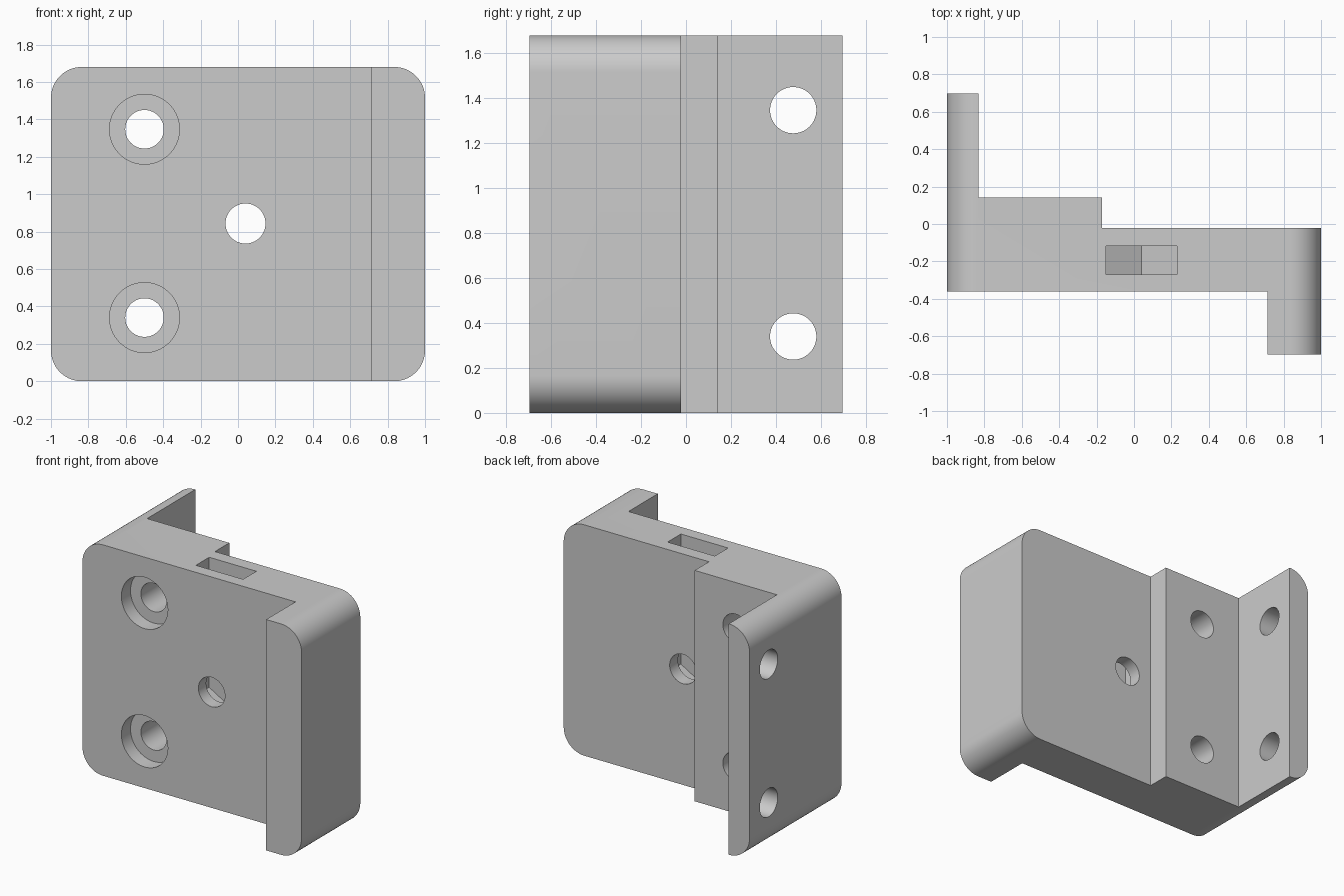
import bpy, bmesh, math
from mathutils import Vector

if "Cube" in bpy.data.objects:
    bpy.data.objects.remove(bpy.data.objects["Cube"])

H = 1.68          # bracket height
R = 0.165         # outer corner radius

grey = bpy.data.materials.new("grey")
grey.diffuse_color = (0.6, 0.6, 0.6, 1)
grey.use_nodes = True
grey.node_tree.nodes["Principled BSDF"].inputs["Base Color"].default_value = grey.diffuse_color


def prism(name, points, direction):
    """Extrude a closed loop of 3D points along a direction."""
    bm = bmesh.new()
    face = bm.faces.new([bm.verts.new(p) for p in points])
    ext = bmesh.ops.extrude_face_region(bm, geom=[face])
    verts = [v for v in ext["geom"] if isinstance(v, bmesh.types.BMVert)]
    bmesh.ops.translate(bm, verts=verts, vec=Vector(direction))
    bmesh.ops.recalc_face_normals(bm, faces=bm.faces)
    mesh = bpy.data.meshes.new(name)
    bm.to_mesh(mesh)
    bm.free()
    mesh.materials.append(grey)
    obj = bpy.data.objects.new(name, mesh)
    bpy.context.collection.objects.link(obj)
    return obj


def arc(cx, cz, r, a0, a1, n):
    return [(cx + r * math.cos(math.radians(a0 + (a1 - a0) * i / n)),
             cz + r * math.sin(math.radians(a0 + (a1 - a0) * i / n))) for i in range(n + 1)]


def hole_y(name, x, z, r, y0, y1):
    return prism(name, [(px, y0, pz) for px, pz in arc(x, z, r, 0, 360, 64)[:-1]], (0, y1 - y0, 0))


def hole_x(name, y, z, r, x0, x1):
    return prism(name, [(x0, py, pz) for py, pz in arc(y, z, r, 0, 360, 64)[:-1]], (x1 - x0, 0, 0))


# Stepped bracket body
profile = [(-1, -0.36), (0.715, -0.36), (0.715, -0.697), (1, -0.697), (1, -0.022),
           (-0.17, -0.022), (-0.17, 0.143), (-0.832, 0.143), (-0.832, 0.697), (-1, 0.697)]
body = prism("bracket", [(x, y, 0) for x, y in profile], (0, 0, H))

# Rounded outline shared by the whole bracket
corners = [(1 - R, H - R, 0), (R - 1, H - R, 90), (R - 1, R, 180), (1 - R, R, 270)]
outline = [p for cx, cz, a in corners for p in arc(cx, cz, R, a, a + 90, 16)]
tools = [(prism("rounded_outline", [(x, -1, z) for x, z in outline], (0, 2, 0)), "INTERSECT")]

# Counterbored plate holes and side flange holes
for i, z in enumerate((0.34, 1.347)):
    tools += [(hole_y(f"plate_hole_{i}", -0.5, z, 0.103, -0.5, 0.3), "DIFFERENCE"),
              (hole_y(f"counterbore_{i}", -0.5, z, 0.187, -0.5, -0.255), "DIFFERENCE"),
              (hole_x(f"flange_hole_{i}", 0.477, z, 0.103, -1.1, -0.7), "DIFFERENCE")]

# Central hole and nut slot, open at the top with a pointed bottom
NX, NZ, NW = 0.04, 0.843, 0.19
tools.append((hole_y("centre_hole", NX, NZ, 0.107, -0.5, 0.1), "DIFFERENCE"))
side = NW / math.sqrt(3)
slot = [(NX, NZ - 2 * side), (NX + NW, NZ - side), (NX + NW, H + 0.1),
        (NX - NW, H + 0.1), (NX - NW, NZ - side)]
tools.append((prism("nut_slot", [(x, -0.27, z) for x, z in slot], (0, 0.153, 0)), "DIFFERENCE"))

# Apply the cuts, then remove the cutters
bpy.context.view_layer.objects.active = body
body.select_set(True)
for tool, operation in tools:
    mod = body.modifiers.new(tool.name, "BOOLEAN")
    mod.operation, mod.object, mod.solver = operation, tool, "EXACT"
    bpy.ops.object.modifier_apply(modifier=mod.name)
    bpy.data.objects.remove(tool)

bpy.ops.object.shade_smooth_by_angle(angle=math.radians(30))
